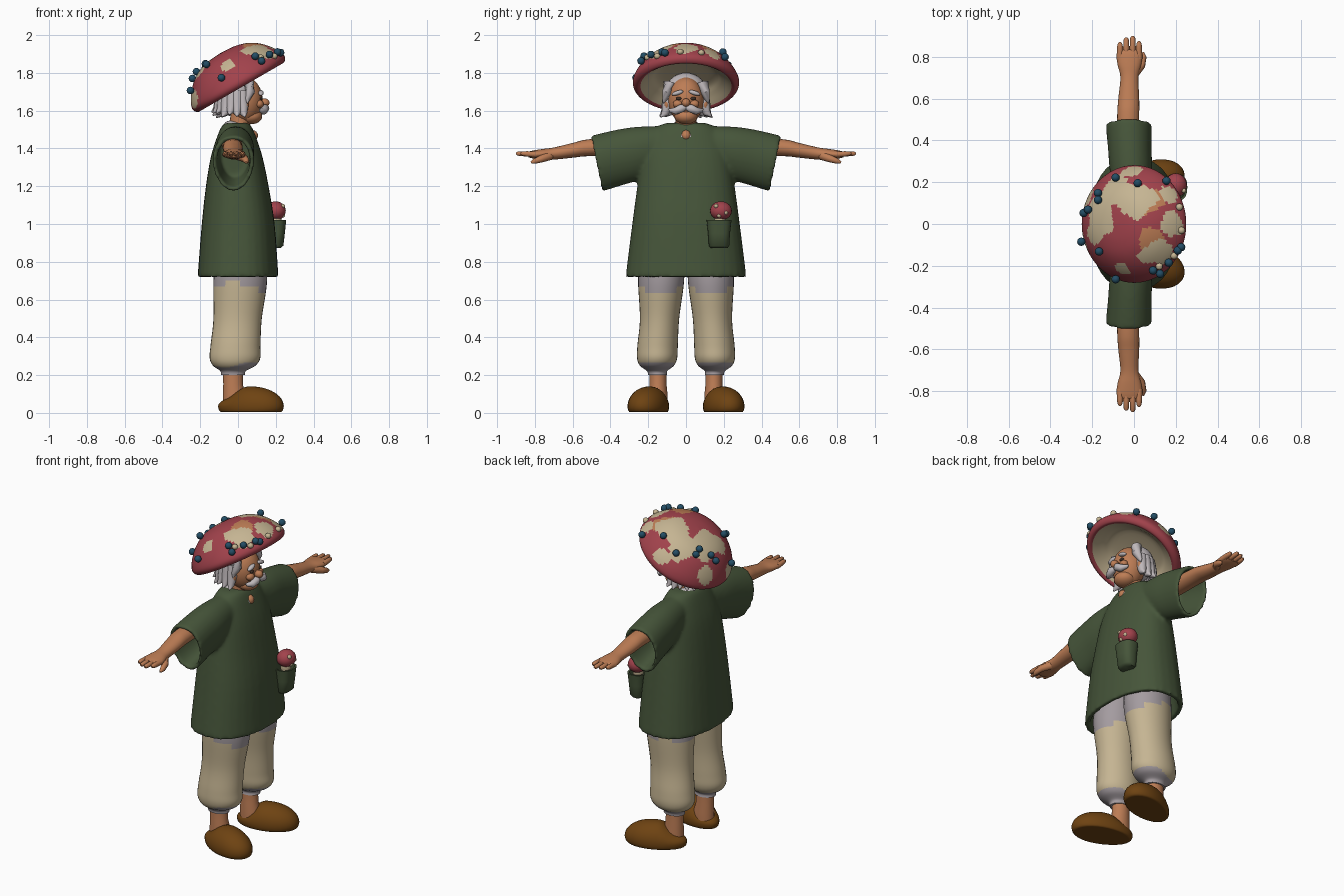
import bpy, bmesh, math, random
from mathutils import Vector, Matrix
from mathutils.bvhtree import BVHTree

if "Cube" in bpy.data.objects:
    bpy.data.objects.remove(bpy.data.objects["Cube"])

random.seed(4)
COLOURS = {
    "green_cloth": (.061, .091, .042), "cap_red": (.36, .055, .072), "cream": (.56, .46, .29),
    "lilac_grey": (.37, .33, .35), "white_hair": (.52, .48, .495), "skin": (.51, .205, .091),
    "shoe_brown": (.156, .056, .006), "berry_blue": (.017, .075, .13), "dark_brown": (.05, .03, .02),
}
MAT = {}
for key, col in COLOURS.items():
    MAT[key] = bpy.data.materials.new(key)
    MAT[key].diffuse_color = (*col, 1)


def finish(name, bm, *mats, angle=50):
    bmesh.ops.recalc_face_normals(bm, faces=bm.faces)
    me = bpy.data.meshes.new(name)
    bm.to_mesh(me)
    bm.free()
    ob = bpy.data.objects.new(name, me)
    bpy.context.collection.objects.link(ob)
    for m in mats:
        me.materials.append(MAT[m])
    bpy.ops.object.select_all(action='DESELECT')
    ob.select_set(True)
    bpy.context.view_layer.objects.active = ob
    bpy.ops.object.shade_smooth_by_angle(angle=math.radians(angle))
    return ob


def skin_rings(bm, rings):
    """Join rings of points with quads and cap both ends."""
    loops = [[bm.verts.new(p) for p in r] for r in rings]
    n = len(loops[0])
    for a, b in zip(loops, loops[1:]):
        for i in range(n):
            bm.faces.new((a[i], a[(i + 1) % n], b[(i + 1) % n], b[i]))
    bm.faces.new(loops[0])
    bm.faces.new(loops[-1])


def ring(c, a, b, axis="z", n=32, p=1.0):
    """Ellipse (p=1) or boxier oval (p<1) round c, across the given axis."""
    pts = []
    for i in range(n):
        t = math.tau * i / n
        u = a * math.copysign(abs(math.cos(t)) ** p, math.cos(t))
        v = b * math.copysign(abs(math.sin(t)) ** p, math.sin(t))
        pts.append(Vector(c) + Vector((u, v, 0) if axis == "z" else (u, 0, v)))
    return pts


def smooth_rows(rows, steps=4):
    """Catmull-Rom refinement of a table of ring sizes."""
    out = []
    for i in range(len(rows) - 1):
        q = [rows[max(i - 1, 0)], rows[i], rows[i + 1], rows[min(i + 2, len(rows) - 1)]]
        for k in range(steps):
            t = k / steps
            out.append([.5 * (2 * b + (c - a) * t + (2 * a - 5 * b + 4 * c - d) * t * t
                              + (3 * b - a - 3 * c + d) * t ** 3) for a, b, c, d in zip(*q)])
    return out + [list(rows[-1])]


def blob(name, c, s, mat, rot=(0, 0, 0), seg=20):
    bm = bmesh.new()
    bmesh.ops.create_uvsphere(bm, u_segments=seg, v_segments=seg // 2 + 2, radius=1)
    m = Matrix.LocRotScale(Vector(c), Matrix.Rotation(rot[2], 3, 'Z') @ Matrix.Rotation(rot[1], 3, 'Y')
                           @ Matrix.Rotation(rot[0], 3, 'X'), Vector(s))
    bm.transform(m)
    return finish(name, bm, mat)


def taper(name, path, radii, mat, n=10):
    """Rounded tube along a few points, for fingers and hair locks."""
    pts = [Vector(p) for p in path]
    rings = []
    for i, p in enumerate(pts):
        d = pts[min(i + 1, len(pts) - 1)] - pts[max(i - 1, 0)]
        q = d.to_track_quat('Z', 'Y')
        rings.append([p + q @ Vector((math.cos(math.tau * k / n), math.sin(math.tau * k / n), 0)) * radii[i]
                      for k in range(n)])
    bm = bmesh.new()
    skin_rings(bm, rings)
    return finish(name, bm, mat)


# Tunic: hollow body and two hollow sleeves fused into one cloth
bm = bmesh.new()
body = smooth_rows([(1.535, -.008, .06, .10), (1.515, -.008, .08, .15), (1.45, -.008, .107, .2),
                    (1.35, -.007, .138, .235), (1.2, -.004, .166, .258), (1.0, .001, .193, .285),
                    (.72, 0, .214, .32)])
rows = body + [(z, x, a - .03, b - .03) for z, x, a, b in reversed(body) if z < 1.25]
skin_rings(bm, [ring((x, 0, z - .04 * x), a, b, p=.86) for z, x, a, b in rows])
sleeve = smooth_rows([(.1, -.01, 1.41, .08, .11), (.25, -.015, 1.375, .1, .14), (.36, -.02, 1.35, .104, .147),
                      (.475, -.025, 1.319, .11, .148)])
for s in (1, -1):
    rows = sleeve + [(y, x, z, a - .022, b - .022) for y, x, z, a, b in reversed(sleeve) if y > .28]
    rings = []
    for y, x, z, a, b in rows:
        pts = ring((x, y, z), a, b, "y")
        for p in pts:   # slanted cuff, narrower below
            p.y = s * (p.y + (p.z - z) * .2 * (y / .475) ** 2)
            p.x = x + (p.x - x) * (1 + .8 * (p.z - z))
        rings.append(pts)
    skin_rings(bm, rings)
tunic = finish("tunic", bm, "green_cloth")
rm = tunic.modifiers.new("fuse", 'REMESH')
rm.mode, rm.voxel_size, rm.use_smooth_shade = 'VOXEL', .01, True
sm = tunic.modifiers.new("soften", 'SMOOTH')
sm.factor, sm.iterations = .5, 10

# Pocket with a little mushroom in it
bm = bmesh.new()
skin_rings(bm, [ring((x, .175, z), a, b, p=.8) for z, x, a, b in
                [(.872, .195, .03, .045), (.885, .198, .042, .054), (.95, .2, .048, .058), (1.02, .2, .055, .066),
                 (1.02, .2, .045, .056), (.98, .2, .042, .052)]])
finish("pocket", bm, "green_cloth")
blob("pocket_mushroom_stem", (.2, .18, 1.02), (.03, .03, .05), "cream")
blob("pocket_mushroom_cap", (.2, .185, 1.07), (.053, .058, .05), "cap_red")
for y, z in ((.16, 1.095), (.21, 1.06), (.175, 1.045)):
    blob("pocket_mushroom_spot", (.238, y, z), (.012, .012, .012), "cream", seg=10)

for s in (1, -1):
    # Trouser legs, with grey band at the top and at the gathered cuff
    bm = bmesh.new()
    rows = smooth_rows([(.86, .01, .13, .13, .12), (.7, .012, .132, .142, .122), (.5, -.002, .14, .128, .104),
                        (.36, -.013, .15, .132, .107), (.29, -.016, .153, .134, .106), (.25, -.02, .154, .112, .09),
                        (.222, -.026, .153, .068, .054), (.2, -.026, .15, .064, .05)], 6)
    skin_rings(bm, [ring((x, s * y, z), a, b) for z, x, y, a, b in rows])
    for f in bm.faces:
        c = f.calc_center_median()
        f.material_index = int(c.z > .66 + .03 * math.sin(14 * c.x + 2) or c.z < .255 + .015 * math.sin(22 * c.x))
    finish("trouser_leg", bm, "cream", "lilac_grey")

    # Ankle and clog
    bm = bmesh.new()
    skin_rings(bm, [ring((x, s * .148, z), a, b) for z, x, a, b in
                    [(.05, -.02, .06, .05), (.1, -.02, .06, .05), (.15, -.026, .052, .045), (.23, -.027, .052, .045)]])
    finish("ankle", bm, "skin")
    bm = bmesh.new()
    bmesh.ops.create_uvsphere(bm, u_segments=32, v_segments=24, radius=1)
    for v in bm.verts:
        u, w, h = v.co
        k = min(1, max(0, (u + .75) / .65))
        k = k * k * (3 - 2 * k)
        z = .035 + h * (.06 + .045 * k) if h > 0 else .035 - .03 * min(1, -3 * h)
        v.co = Vector((.18 * u, .1 * w * (1 + .1 * u), z))
    bm.transform(Matrix.Translation((.068, s * .195, 0)) @ Matrix.Rotation(s * math.radians(18), 4, 'Z'))
    finish("clog", bm, "shoe_brown", angle=60)

    # Arm, palm, fingers and thumb
    bm = bmesh.new()
    rows = smooth_rows([(.2, -.03, 1.415, .055, .05), (.5, -.028, 1.405, .053, .045), (.6, -.025, 1.39, .05, .039),
                        (.7, -.022, 1.373, .043, .032), (.76, -.022, 1.37, .056, .027), (.81, -.022, 1.368, .062, .021),
                        (.835, -.022, 1.368, .05, .014)])
    skin_rings(bm, [ring((x, s * y, z), a, b, "y", 20) for y, x, z, a, b in rows])
    finish("arm", bm, "skin")
    for x, tip in ((-.067, .87), (-.037, .893), (-.006, .9), (.024, .875)):
        taper("finger", [(x, s * .79, 1.368), (x, s * .84, 1.371), (x, s * (tip - .01), 1.373), (x, s * tip, 1.373)],
              [.016, .015, .012, .005], "skin")
    taper("thumb", [(.0, s * .72, 1.362), (.035, s * .76, 1.347), (.045, s * .8, 1.333), (.043, s * .82, 1.325)],
          [.024, .02, .015, .006], "skin")

    # Ears, eyes, brows, moustache and side locks
    blob("ear", (.035, s * .102, 1.635), (.022, .016, .033), "skin")
    blob("eye", (.122, s * .038, 1.664), (.008, .016, .009), "dark_brown", seg=12)
    blob("eyebrow", (.122, s * .045, 1.694), (.014, .032, .012), "white_hair", (s * -.3, 0, 0))
    blob("cheek", (.112, s * .043, 1.635), (.024, .027, .022), "skin")
    taper("moustache", [(.135, 0, 1.618), (.143, s * .025, 1.612), (.135, s * .055, 1.598), (.12, s * .082, 1.602),
                        (.115, s * .092, 1.61)], [.013, .023, .02, .011, .002], "white_hair")
    taper("side_lock", [(.055, s * .09, 1.75), (.065, s * .1, 1.7), (.05, s * .112, 1.66), (.05, s * .12, 1.64)],
          [.03, .026, .014, .003], "white_hair")

# Neck, undershirt collar, head and hair
taper("neck", [(0, 0, 1.44), (.005, 0, 1.5), (.02, 0, 1.6)], [.062, .055, .055], "skin", 20)
blob("collar", (.012, 0, 1.488), (.094, .108, .045), "white_hair", (0, .5, 0), 28)
blob("throat", (.072, 0, 1.468), (.034, .028, .03), "skin")
blob("head", (.04, 0, 1.655), (.09, .094, .122), "skin", seg=32)
blob("jaw", (.068, 0, 1.57), (.06, .062, .042), "skin")
blob("nose", (.14, 0, 1.642), (.027, .023, .023), "skin")
blob("hair", (-.01, 0, 1.695), (.098, .112, .105), "white_hair", seg=28)
for i in range(13):
    a = math.radians(75 + 210 * i / 12)
    d = Vector((math.cos(a), math.sin(a), 0))
    z = 1.575 + random.uniform(-.015, .02)
    taper("hair_lock", [Vector((0, 0, 1.7)) + d * .085, Vector((0, 0, 1.64)) + d * .098,
                        Vector((0, 0, z + .018)) + d * .115, Vector((0, 0, z)) + d * .14],
          [.035, .032, .02, .003], "white_hair")

# Tilted mushroom hat
T = math.radians(30)
TILT = Matrix.Translation((-.011, 0, 1.772)) @ Matrix.Rotation(-T, 4, 'Y')
UP = Vector((-math.sin(T), 0, math.cos(T)))
profile = smooth_rows([(.004, .156), (.08, .15), (.15, .129), (.21, .088), (.255, .035), (.279, -.012), (.278, -.04),
                       (.258, -.056), (.235, -.045), (.19, -.01), (.14, .02), (.004, .03)], 5)
bm = bmesh.new()
skin_rings(bm, [ring((0, 0, h), r, r, n=96) for r, h in profile])
bm.transform(TILT)
bmesh.ops.recalc_face_normals(bm, faces=bm.faces)
bm.faces.ensure_lookup_table()
tree = BVHTree.FromBMesh(bm)


def on_hat(x, y, way):
    start = (TILT @ Vector((x, y, 0)) if way is UP else Vector((x, y, 1.8))) + way
    p, n, _, _ = tree.ray_cast(start, -way)
    if p is None:
        p, n, _, _ = tree.find_nearest(start - way)
    return p, n


cream = [(.09, .12, .1), (-.03, .16, .085), (-.1, .04, .09), (-.13, -.05, .06), (.245, .0, .06), (.2, -.13, .065),
         (-.01, -.22, .042), (-.25, -.09, .05), (-.22, .12, .05), (.02, .255, .045), (.22, .15, .045), (.14, -.15, .05)]
tan = [(.14, .11, .075), (.17, -.1, .075)]
spots = [(on_hat(u, v, UP)[0], r, 1) for u, v, r in cream] + [(on_hat(u, v, UP)[0], r, 2) for u, v, r in tan]
inverse = TILT.inverted()
for f in bm.faces:
    c = f.calc_center_median()
    q = inverse @ c
    if math.hypot(q.x, q.y) < .238 and f.normal.dot(UP) < 0:
        f.material_index = 1
        continue
    wave = 1 + .13 * math.sin(38 * c.x + 21 * c.y) + .1 * math.sin(45 * c.y + 3)
    f.material_index = next((k for p, r, k in spots if (c - p).length < r * wave), 0)
finish("mushroom_hat", bm, "cap_red", "cream", "skin", angle=60)

# Berries and small pale buds scattered on the hat
Z = Vector((0, 0, 1))
for x, y in ((-.08, .21), (.02, .185), (.15, .195), (-.16, .14), (-.16, .11), (-.205, .065), (-.225, .05), (-.235, -.08),
             (-.155, -.125), (-.08, -.25), (.09, -.21), (.12, -.225), (.16, -.175), (.2, -.12), (.215, -.105)):
    p, n = on_hat(x, y, Z)
    taper("berry_stalk", [p - n * .01, p + n * .015], [.006, .006], "berry_blue", 6)
    blob("berry", p + n * .018, (.02, .02, .02), "berry_blue", seg=12)
for x, y in ((.215, .08), (.225, -.03), (.19, -.15), (.12, -.2)):
    p, n = on_hat(x, y, Z)
    blob("pale_bud", p + n * .004, (.018, .018, .016), "cream", seg=10)

for m in bpy.data.materials:
    if m.users and not m.is_grease_pencil:
        m.use_nodes = True
        m.node_tree.nodes["Principled BSDF"].inputs["Base Color"].default_value = m.diffuse_color
